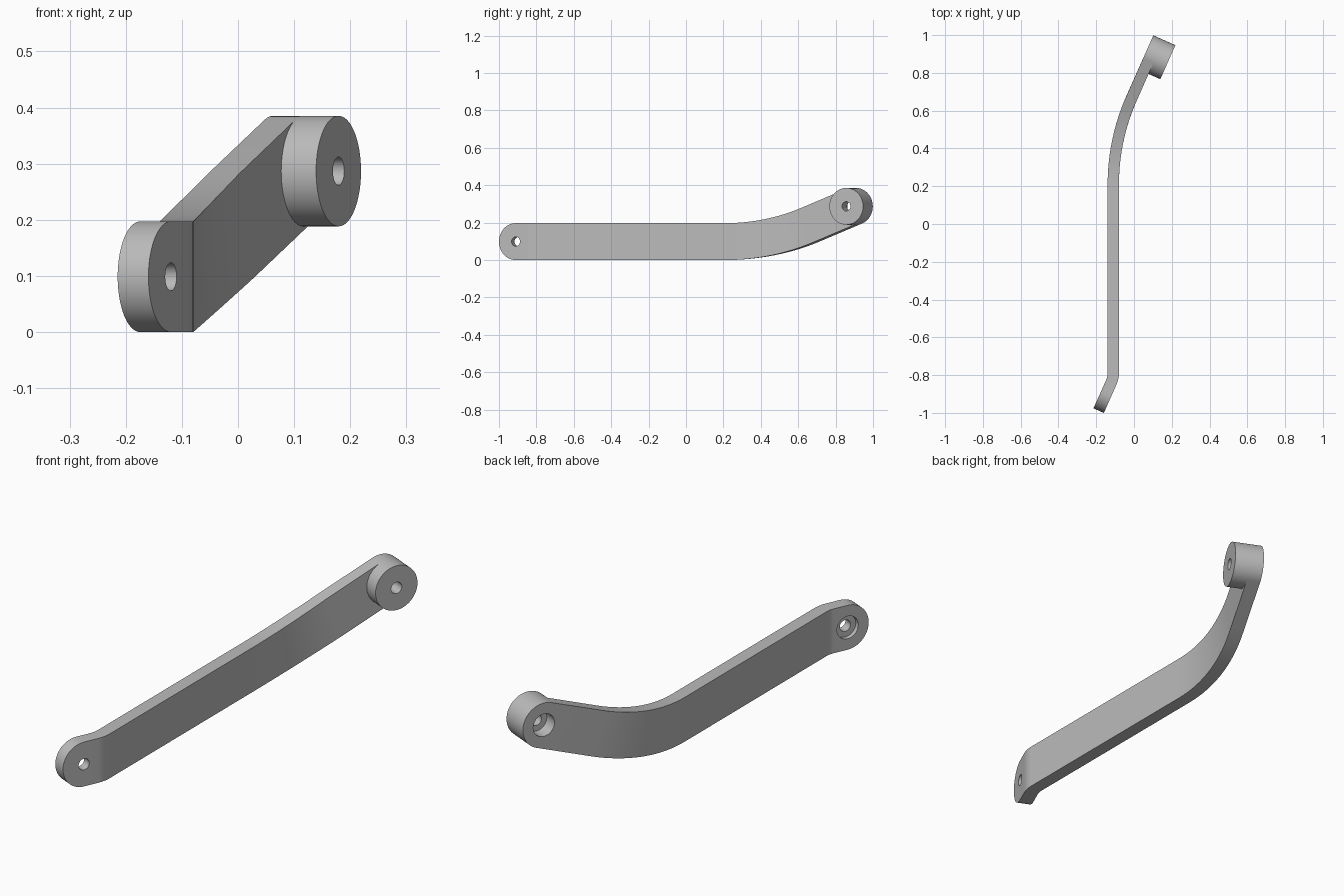
import bpy, bmesh, math
from mathutils import Vector, Matrix

if "Cube" in bpy.data.objects:
    bpy.data.objects.remove(bpy.data.objects["Cube"], do_unlink=True)

BEND = math.radians(24)       # sideways bend at both ends
SLOPE = 0.387                 # climb of the rear part
HALF = 0.0985                 # half the bar height, also the eye radius
THICK = 0.06
BOSS = 0.068
START = Vector((-0.147, -0.898))
# Centreline seen from above: (length, turn) for each stretch
PATH = [(0.0665, 0), (0.05, -BEND), (0.9975, 0), (0.473, BEND), (0.25, 0)]
TOTAL = sum(length for length, turn in PATH)
RISE_START = sum(length for length, turn in PATH[:3])
RISE_LENGTH = PATH[3][0]

metal = bpy.data.materials.new("grey metal")
metal.use_nodes = True
GREY = (0.5, 0.5, 0.5, 1)
metal.diffuse_color = GREY
metal.node_tree.nodes["Principled BSDF"].inputs["Base Color"].default_value = GREY


def place(s, z, offset):
    """Point at distance s along the centreline, shifted sideways by offset."""
    pos, head = START.copy(), BEND
    for i, (length, turn) in enumerate(PATH):
        d = s if i == len(PATH) - 1 else min(s, length)
        if turn:
            radius, new = length / turn, head + turn * d / length
            pos += radius * Vector((math.cos(head) - math.cos(new),
                                    math.sin(new) - math.sin(head)))
            head = new
        else:
            pos += d * Vector((math.sin(head), math.cos(head)))
        s -= d
        if s <= 0:
            break
    pos += offset * Vector((math.cos(head), -math.sin(head)))
    return Vector((pos.x, pos.y, z))


def climb(s):
    """Height of the centreline and its pitch angle."""
    u = s - RISE_START
    if u <= 0:
        return HALF, 0
    if u < RISE_LENGTH:
        return HALF + SLOPE * u * u / (2 * RISE_LENGTH), math.atan(SLOPE * u / RISE_LENGTH)
    return HALF + SLOPE * (u - RISE_LENGTH / 2), math.atan(SLOPE)


def make_object(name, bm):
    bmesh.ops.recalc_face_normals(bm, faces=bm.faces)
    mesh = bpy.data.meshes.new(name)
    bm.to_mesh(mesh)
    bm.free()
    mesh.materials.append(metal)
    obj = bpy.data.objects.new(name, mesh)
    bpy.context.collection.objects.link(obj)
    return obj


def cylinder(name, s, radius, inner, outer):
    """Cylinder across the bar, between two sideways offsets."""
    z = climb(s)[0]
    a, b = place(s, z, inner), place(s, z, outer)
    turn = (b - a).to_track_quat('Z', 'Y').to_matrix().to_4x4()
    bm = bmesh.new()
    bmesh.ops.create_cone(bm, cap_ends=True, segments=64, radius1=radius, radius2=radius,
                          depth=(b - a).length,
                          matrix=Matrix.Translation((a + b) / 2) @ turn)
    return make_object(name, bm)


def cut(obj, s, radius, inner, outer):
    cutter = cylinder("hole_cutter", s, radius, inner, outer)
    cutter.hide_render = True
    mod = obj.modifiers.new("hole", 'BOOLEAN')
    mod.operation, mod.solver, mod.object = 'DIFFERENCE', 'EXACT', cutter
    bpy.context.view_layer.objects.active = obj
    bpy.ops.object.modifier_apply(modifier=mod.name)
    bpy.data.objects.remove(cutter, do_unlink=True)


# Bar with rounded ends: columns of (station, shift along slope, half height)
STEPS = 16
quarter = [math.pi / 2 * i / STEPS for i in range(STEPS + 1)]
columns = [(0, -HALF * math.cos(k), HALF * math.sin(k)) for k in quarter]
s = 0
for length, turn in PATH:
    n = STEPS if turn else 1
    columns += [(s + length * (i + 1) / n, 0, HALF) for i in range(n)]
    s += length
columns += [(TOTAL, HALF * math.sin(k), HALF * math.cos(k)) for k in quarter[1:]]

bm = bmesh.new()
previous = None
for s, shift, half in columns:
    z, pitch = climb(s)
    c, d = math.cos(pitch), math.sin(pitch)
    ring = []
    for side, up in ((-1, -1), (1, -1), (1, 1), (-1, 1)):
        ring.append(bm.verts.new(place(s + shift * c - up * half * d,
                                       z + shift * d + up * half * c, side * THICK / 2)))
    if previous:
        for i in range(4):
            j = (i + 1) % 4
            bm.faces.new((previous[i], previous[j], ring[j], ring[i]))
    previous = ring
bmesh.ops.remove_doubles(bm, verts=bm.verts, dist=0.00005)
bar = make_object("bent_bar", bm)

# Boss on the outer side of the rear end
FACE = THICK / 2
boss = cylinder("rear_boss", TOTAL, HALF, FACE, FACE + BOSS)

# Through holes with wider recesses on the inner side
cut(bar, 0, 0.025, -0.1, 0.1)
cut(bar, 0, 0.05, -0.1, -FACE + 0.02)
cut(bar, TOTAL, 0.05, -0.1, 0.1)
cut(boss, TOTAL, 0.025, -0.1, 0.2)

for obj in (bar, boss):
    bpy.ops.object.select_all(action='DESELECT')
    obj.select_set(True)
    bpy.context.view_layer.objects.active = obj
    bpy.ops.object.shade_smooth_by_angle(angle=math.radians(30))
